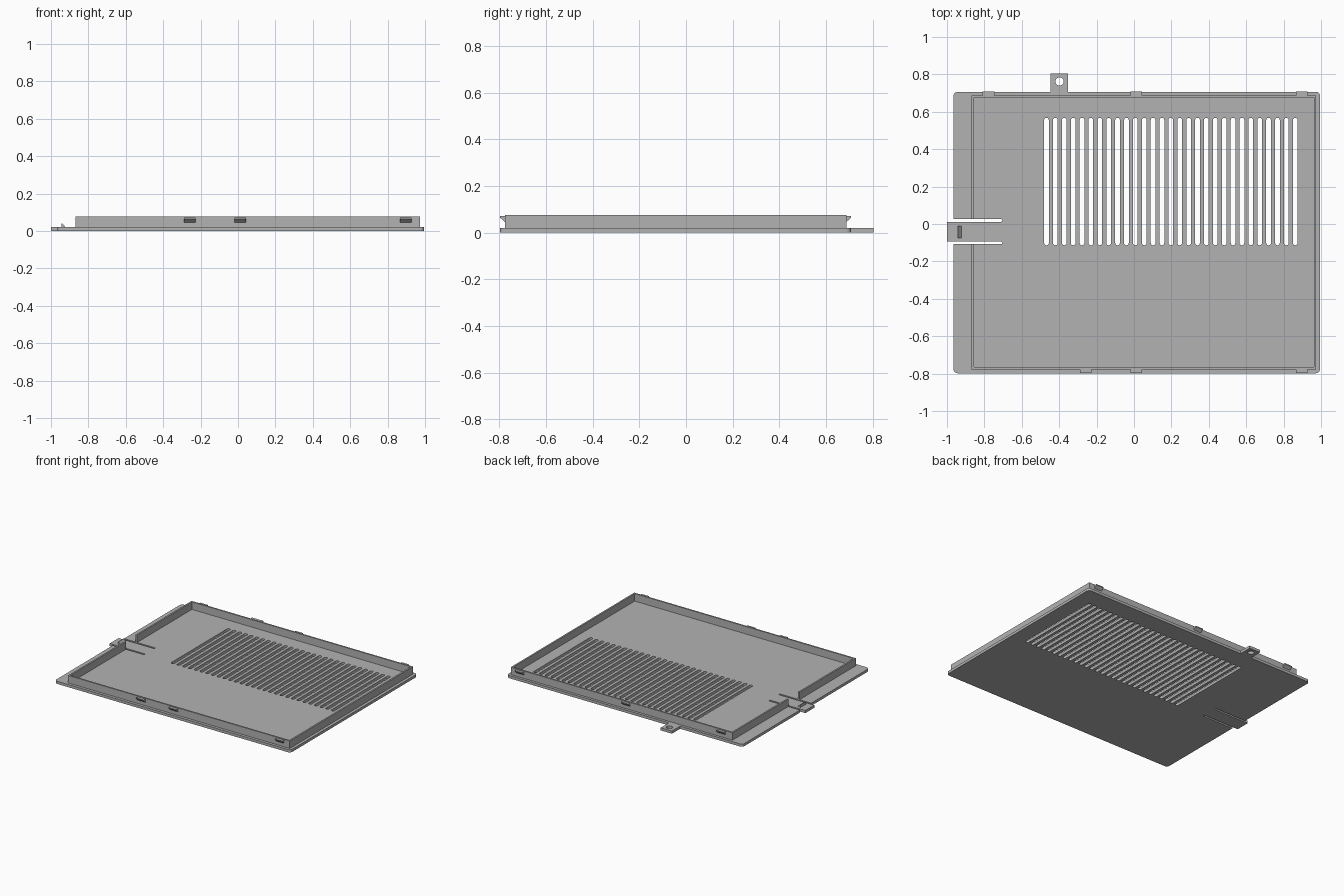
import bpy
import bmesh
from math import cos, sin, pi

cube = bpy.data.objects.get("Cube")
if cube:
    bpy.data.objects.remove(cube, do_unlink=True)

grey = bpy.data.materials.new("plain_grey")
grey.use_nodes = True
COLOUR = (0.45, 0.45, 0.45, 1)
grey.diffuse_color = COLOUR
grey.node_tree.nodes["Principled BSDF"].inputs["Base Color"].default_value = COLOUR

PLATE = 0.02      # plate thickness
TOP = 0.076       # rim height


def arc(cx, cy, r, start, end, steps):
    """Points along an arc, angles in units of pi."""
    return [(cx + r * cos(pi * (start + (end - start) * i / steps)),
             cy + r * sin(pi * (start + (end - start) * i / steps)))
            for i in range(steps + 1)]


def slab(name, loops, z0, z1):
    """Flat outline, with any holes, extruded from z0 to z1."""
    curve = bpy.data.curves.new(name, 'CURVE')
    curve.dimensions = '2D'
    curve.fill_mode = 'BOTH'
    curve.extrude = (z1 - z0) / 2
    for loop in loops:
        spline = curve.splines.new('POLY')
        spline.points.add(len(loop) - 1)
        for point, (x, y) in zip(spline.points, loop):
            point.co = (x, y, 0, 1)
        spline.use_cyclic_u = True
    temp = bpy.data.objects.new(name + "_outline", curve)
    bpy.context.collection.objects.link(temp)
    graph = bpy.context.evaluated_depsgraph_get()
    mesh = bpy.data.meshes.new_from_object(temp.evaluated_get(graph))
    bpy.data.objects.remove(temp, do_unlink=True)
    bm = bmesh.new()
    bm.from_mesh(mesh)
    bmesh.ops.remove_doubles(bm, verts=bm.verts, dist=1e-5)
    bmesh.ops.translate(bm, verts=bm.verts, vec=(0, 0, (z0 + z1) / 2))
    bmesh.ops.recalc_face_normals(bm, faces=bm.faces)
    finish(name, bm, mesh)


def finish(name, bm, mesh=None):
    mesh = mesh or bpy.data.meshes.new(name)
    bm.to_mesh(mesh)
    bm.free()
    mesh.name = name
    mesh.materials.clear()
    mesh.materials.append(grey)
    for poly in mesh.polygons:
        poly.use_smooth = False
        poly.material_index = 0
    bpy.context.collection.objects.link(bpy.data.objects.new(name, mesh))


def prism(name, profile, offset):
    """Solid from a 3D profile swept along an offset."""
    bm = bmesh.new()
    face = bm.faces.new([bm.verts.new(p) for p in profile])
    new = bmesh.ops.extrude_face_region(bm, geom=[face], use_keep_orig=True)
    verts = [v for v in new["geom"] if isinstance(v, bmesh.types.BMVert)]
    bmesh.ops.translate(bm, verts=verts, vec=offset)
    bmesh.ops.recalc_face_normals(bm, faces=bm.faces)
    finish(name, bm)


# Base plate outline, including the screw tab and the sprung tongue
L, R, F, B, C = -0.965, 0.995, -0.798, 0.707, 0.022
gap_lo, gap_hi, tongue_lo, tongue_hi = -0.108, 0.026, -0.094, 0.012
slot_end, slot_r = -0.711, 0.007
outline = (
    arc(L + C, F + C, C, 1, 1.5, 5)
    + arc(R - C, F + C, C, 1.5, 2, 5)
    + arc(R - C, B - C, C, 0, 0.5, 5)
    + [(-0.353, B), (-0.353, 0.804), (-0.446, 0.804), (-0.446, B)]
    + arc(L + C, B - C, C, 0.5, 1, 5)
    + [(L, gap_hi)]
    + arc(slot_end, (gap_hi + tongue_hi) / 2, slot_r, 0.5, -0.5, 6)
    + [(-1, tongue_hi), (-1, tongue_lo)]
    + arc(slot_end, (gap_lo + tongue_lo) / 2, slot_r, 0.5, -0.5, 6)
    + [(L, gap_lo)])

# Screw hole and the row of round-ended vents
holes = [arc(-0.398, 0.762, 0.022, 0, 1.9375, 31)]
VENT_R = 0.0125
for i in range(29):
    x = -0.468 + i * 0.0475
    holes.append(arc(x, 0.568 - VENT_R, VENT_R, 0, 1, 8)
                 + arc(x, -0.114 + VENT_R, VENT_R, 1, 2, 8))
slab("base_plate", [outline] + holes, 0, PLATE)

# Raised rim, open where the tongue passes through
l, r, f, b, t = -0.868, 0.974, -0.777, 0.688, 0.012
slab("rim", [[(l, gap_lo), (l, f), (r, f), (r, b), (l, b), (l, gap_hi),
              (l + t, gap_hi), (l + t, b - t), (r - t, b - t),
              (r - t, f + t), (l + t, f + t), (l + t, gap_lo)]],
     PLATE - 0.002, TOP)

# Snap hooks along the front and back of the rim
for side, y, d, centres in (("front", f, -1, (-0.257, 0.013, 0.896)),
                            ("back", b, 1, (-0.778, 0.013, 0.896))):
    for n, x in enumerate(centres, 1):
        x0 = x - 0.031
        prism(f"{side}_hook_{n}",
              [(x0, y - d * 0.004, 0.071), (x0, y + d * 0.02, 0.071),
               (x0, y + d * 0.02, 0.064), (x0, y, 0.046),
               (x0, y - d * 0.004, 0.046)], (0.062, 0, 0))

# Wedge catch on the tongue
prism("tongue_catch",
      [(-0.945, -0.074, PLATE - 0.002), (-0.945, -0.074, 0.04),
       (-0.940, -0.074, 0.04), (-0.922, -0.074, PLATE),
       (-0.922, -0.074, PLATE - 0.002)], (0, 0.064, 0))
